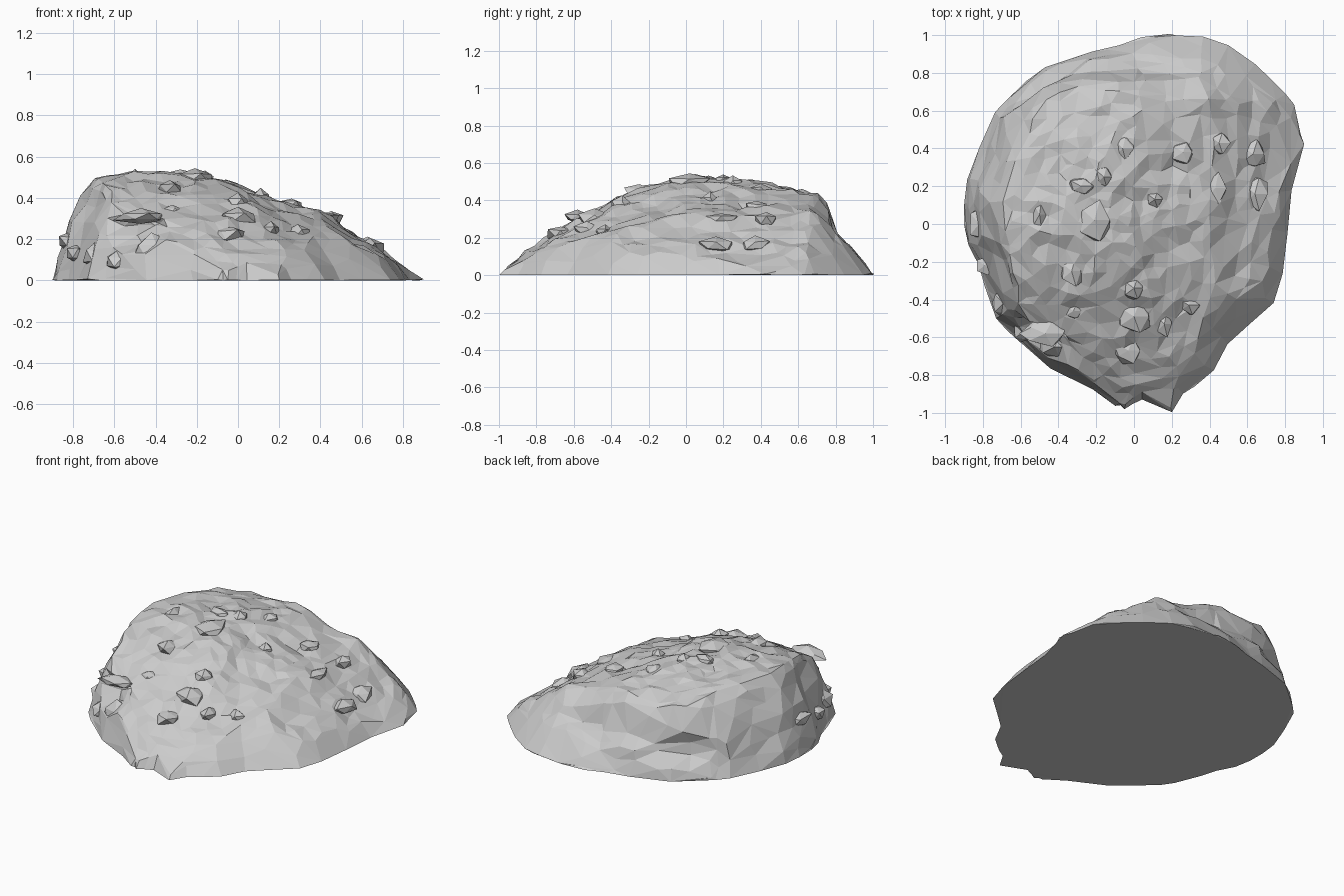
import bpy, bmesh, math, random
from mathutils import Vector, noise

if "Cube" in bpy.data.objects:
    bpy.data.objects.remove(bpy.data.objects["Cube"])

random.seed(4)

# Ground outline of the boulder, counter-clockwise
OUTLINE = [Vector(p) for p in [
    (.82, 0), (.84, .2), (.905, .42), (.86, .6), (.8, .7), (.65, .84), (.5, .95), (.37, 1),
    (.1, 1), (-.05, .95), (-.25, .91), (-.47, .83), (-.62, .71), (-.73, .6), (-.8, .45),
    (-.88, .25), (-.905, .1), (-.88, -.1), (-.82, -.23), (-.73, -.5), (-.6, -.62),
    (-.45, -.76), (-.25, -.86), (-.12, -.95), (-.05, -.98), (.04, -.93), (.2, -1),
    (.26, -.9), (.42, -.78), (.5, -.63), (.74, -.42), (.79, -.25)]]
# Height limits along x, along y and inward from the edge
ALONG_X = [(-.91, 0), (-.87, .2), (-.8, .36), (-.69, .5), (-.45, .525), (-.2, .505), (0, .455),
           (.2, .375), (.4, .33), (.5, .26), (.7, .13), (.91, 0)]
ALONG_Y = [(-1, .02), (-.9, .09), (-.8, .17), (-.6, .29), (-.4, .39), (-.2, .47), (0, .53),
           (.2, .51), (.4, .49), (.6, .45), (.71, .42), (.76, .37), (.79, .22), (.9, .13), (1, .02)]
STEEP = [(0, 0), (.04, .14), (.09, .3), (.16, .45), (.25, .53), (3, .53)]
GENTLE = [(0, 0), (.06, .08), (.15, .18), (.3, .34), (.55, .53), (3, .53)]


def lerp_table(table, v):
    if v <= table[0][0]:
        return table[0][1]
    for (a, fa), (b, fb) in zip(table, table[1:]):
        if v <= b:
            return fa + (fb - fa) * (v - a) / (b - a)
    return table[-1][1]


def edge_distance(p):
    best = 9
    for a, b in zip(OUTLINE, OUTLINE[1:] + OUTLINE[:1]):
        ab = b - a
        t = max(0, min(1, (p - a).dot(ab) / ab.length_squared))
        best = min(best, (a + ab * t - p).length)
    return best


def height(x, y):
    d = edge_distance(Vector((x, y)))
    side = max(0, min(1, (x + .25) / .5))
    edge = lerp_table(STEEP, d) * (1 - side) + lerp_table(GENTLE, d) * side
    fx, fy = lerp_table(ALONG_X, x), lerp_table(ALONG_Y, y)
    slab = min(fx, fy)
    if y < 0:  # the front right slab tilts both ways
        slab = slab * (1 - side) + fx * fy / .53 * side
    h = min(slab, edge)
    rough = noise.noise(Vector((x * 5, y * 5, 2))) * .02 + noise.noise(Vector((x * 12, y * 12, 7))) * .022
    return max(0, h + rough * min(1, d / .12))


def make_object(name, bm):
    bmesh.ops.recalc_face_normals(bm, faces=bm.faces)
    mesh = bpy.data.meshes.new(name)
    bm.to_mesh(mesh)
    bm.free()
    obj = bpy.data.objects.new(name, mesh)
    bpy.context.collection.objects.link(obj)
    return obj


# Boulder body: rings shrinking from the outline to the centre, with hollows pushed into the cliff
HOLLOWS = [(Vector((-.48, -.62, .23)), .2, .09), (Vector((-.5, .7, .17)), .2, .045),
           (Vector((-.38, .8, .15)), .15, .03)]
bm = bmesh.new()
rim = []
for a, b in zip(OUTLINE, OUTLINE[1:] + OUTLINE[:1]):
    for t in range(3):
        p = a.lerp(b, t / 3)
        rim.append(p * (1 + (random.uniform(-.012, .012) if t else 0)))
RINGS = 38
rings = []
for i in range(RINGS):
    s = 1 - (i / RINGS) ** 1.5
    ring = []
    for q in rim:
        p = q * s
        co = Vector((p.x, p.y, height(p.x, p.y) if i else 0))
        if i:
            push = Vector((-co.x, -co.y, 0)).normalized()
            base = co.copy()
            for centre, radius, depth in HOLLOWS:
                off = base - centre
                off.z *= 2
                co += push * depth * min(1, 2 * max(0, 1 - off.length / radius))
            # craggy walls where the side is steep
            if p.x < 0 and i < 18:
                co += push * noise.noise(base * 7) * .025 * min(1, base.z / .1)
        ring.append(bm.verts.new(co))
    rings.append(ring)
n = len(rim)
for r0, r1 in zip(rings, rings[1:]):
    for j in range(n):
        bm.faces.new((r0[j], r0[(j + 1) % n], r1[(j + 1) % n], r1[j]))
bm.faces.new(rings[-1])
bm.faces.new(rings[0][::-1])
bmesh.ops.triangulate(bm, faces=bm.faces)
boulder = make_object("boulder", bm)
chunky = boulder.modifiers.new("chunky_facets", 'DECIMATE')
chunky.ratio = .15


# Embedded stones: rough faceted lumps
def stone(name, x, y, rx, ry, rz, z=None):
    bm = bmesh.new()
    bmesh.ops.create_icosphere(bm, subdivisions=1, radius=1)
    z = height(x, y) - rz * .3 if z is None else z
    for v in bm.verts:
        k = random.uniform(.75, 1.2)
        v.co = Vector((x + v.co.x * rx * k, y + v.co.y * ry * k, max(.004, z + v.co.z * rz * k)))
    make_object(name, bm)


TOP = [(-.5, .05, .05, .12), (-.21, .02, .09, .11), (-.06, .4, .06, .08), (-.16, .25, .06, .07),
       (-.33, -.25, .07, .08), (-.32, -.46, .06, .05), (0, -.34, .06, .06), (0, -.49, .1, .09),
       (-.03, -.67, .09, .07), (.29, -.43, .06, .05), (.26, .38, .07, .06), (.43, .19, .06, .09),
       (.45, .43, .06, .06), (.63, .37, .08, .08), (.64, .16, .08, .1), (.16, -.53, .05, .07),
       (-.28, .2, .07, .05), (.11, .13, .05, .05)]
for i, (x, y, rx, ry) in enumerate(TOP):
    stone(f"top_stone_{i}", x, y, rx, ry, .045)

# Ledge stones sticking out of the left and front cliff
SIDE = [(-.79, -.22, .05, .05, .05, .13), (-.69, -.42, .06, .08, .06, .12), (-.42, -.65, .1, .07, .08, .14),
        (-.58, -.57, .07, .06, .05, .09), (-.47, -.58, .13, .08, .035, .31), (-.82, 0, .06, .1, .05, .19)]
for i, s in enumerate(SIDE):
    stone(f"ledge_stone_{i}", *s[:5], z=s[5])
